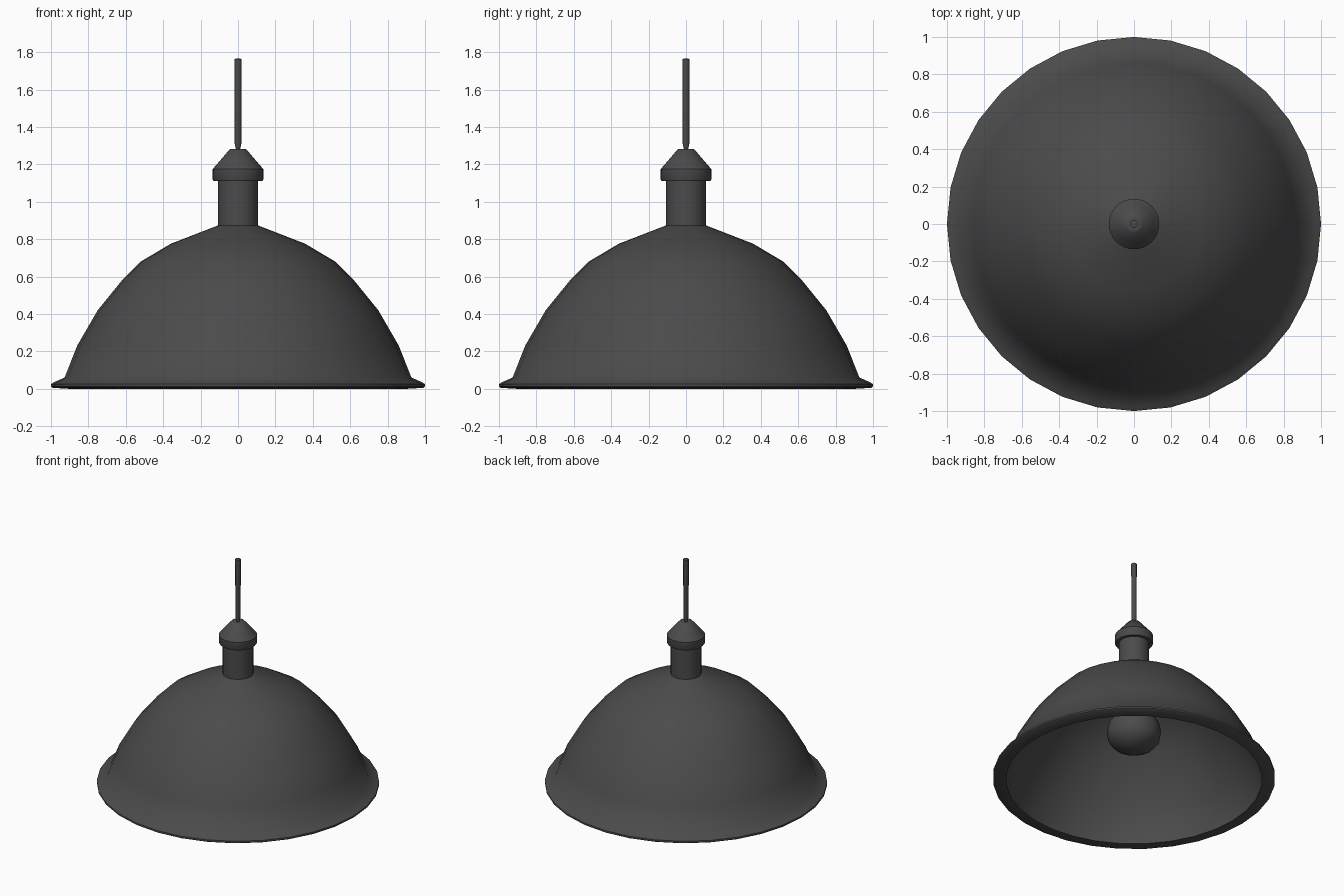
import bpy, math

if "Cube" in bpy.data.objects:
    bpy.data.objects.remove(bpy.data.objects["Cube"])

# Dark charcoal finish shared by every part
dark = bpy.data.materials.new("charcoal")
dark.diffuse_color = (0.07, 0.07, 0.07, 1)
dark.use_nodes = True
dark.node_tree.nodes["Principled BSDF"].inputs["Base Color"].default_value = dark.diffuse_color


def lathe(name, profile, sides, closed=False, angle=35):
    """Revolve (radius, z) points about the z axis; radius 0 makes a pole."""
    verts, rings, faces = [], [], []
    for r, z in profile:
        start = len(verts)
        if r == 0:
            verts.append((0, 0, z))
            rings.append([start] * sides)
        else:
            for i in range(sides):
                a = 2 * math.pi * i / sides
                verts.append((r * math.cos(a), r * math.sin(a), z))
            rings.append(list(range(start, start + sides)))
    pairs = list(zip(rings, rings[1:]))
    if closed:
        pairs.append((rings[-1], rings[0]))
    for low, high in pairs:
        for i in range(sides):
            j = (i + 1) % sides
            quad = [low[i], low[j], high[j], high[i]]
            faces.append(list(dict.fromkeys(quad)))
    mesh = bpy.data.meshes.new(name)
    mesh.from_pydata(verts, [], faces)
    mesh.materials.append(dark)
    mesh.update()
    obj = bpy.data.objects.new(name, mesh)
    bpy.context.collection.objects.link(obj)
    bpy.ops.object.select_all(action='DESELECT')
    obj.select_set(True)
    bpy.context.view_layer.objects.active = obj
    bpy.ops.object.shade_smooth_by_angle(angle=math.radians(angle))
    return obj


# Domed shade: rolled rim, outer skin up, then inner skin back down
outer = [(0.99, 0.005), (1.0, 0.012), (1.0, 0.025), (0.98, 0.037), (0.927, 0.06),
         (0.86, 0.23), (0.75, 0.42), (0.62, 0.58), (0.52, 0.68),
         (0.36, 0.775), (0.108, 0.873)]
inner = [(0.10, 0.853), (0.35, 0.757), (0.507, 0.664), (0.605, 0.566),
         (0.733, 0.41), (0.842, 0.222), (0.907, 0.05), (0.907, 0.0)]
lathe("shade", outer + inner, 32, closed=True, angle=52)

# Socket neck rising out of the shade
lathe("socket_neck", [(0, 0.83), (0.108, 0.83), (0.108, 1.13), (0, 1.13)], 32)

# Collar with conical cap
lathe("socket_cap", [(0, 1.11), (0.13, 1.11), (0.135, 1.118), (0.135, 1.175),
                     (0.10, 1.215), (0.045, 1.28), (0.03, 1.283), (0, 1.275)],
      32, angle=40)

# Hanging cord, pinched where it enters the cap
lathe("cord", [(0, 1.26), (0.012, 1.26), (0.012, 1.285), (0.019, 1.315),
               (0.02, 1.763), (0.012, 1.765), (0, 1.765)], 12)

# Bulb inside the shade
lathe("bulb", [(0, 0.235), (0.08, 0.245), (0.145, 0.28), (0.183, 0.325),
               (0.193, 0.385), (0.18, 0.45), (0.14, 0.52), (0.10, 0.59),
               (0.08, 0.68), (0.08, 0.85), (0, 0.85)], 16, angle=50)
